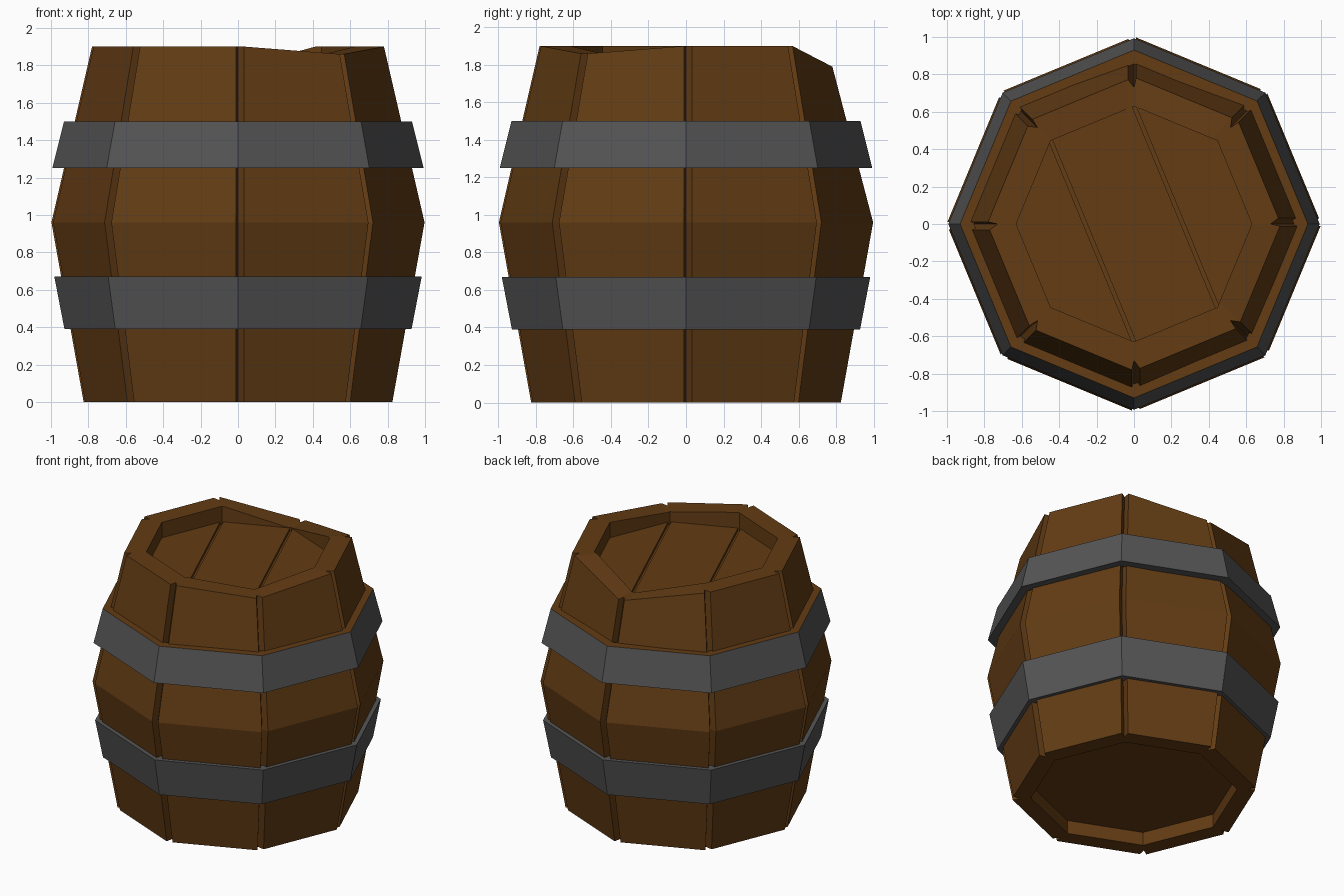
import bpy, bmesh
from math import cos, sin, radians
from mathutils import Vector

if "Cube" in bpy.data.objects:
    bpy.data.objects.remove(bpy.data.objects["Cube"])


def material(name, col):
    m = bpy.data.materials.new(name)
    m.diffuse_color = (*col, 1)
    m.use_nodes = True
    m.node_tree.nodes["Principled BSDF"].inputs["Base Color"].default_value = m.diffuse_color
    return m


WOOD = material("wood", (0.125, 0.045, 0.007))
IRON = material("iron", (0.09, 0.09, 0.09))


def finish(bm, name, mats):
    bmesh.ops.recalc_face_normals(bm, faces=bm.faces)
    me = bpy.data.meshes.new(name)
    bm.to_mesh(me)
    bm.free()
    for m in mats:
        me.materials.append(m)
    ob = bpy.data.objects.new(name, me)
    bpy.context.collection.objects.link(ob)
    return ob


def polar(r, deg, z=0.0):
    a = radians(deg)
    return Vector((r * cos(a), r * sin(a), z))


def bridge(bm, a, b):
    n = len(a)
    return [bm.faces.new((a[i], a[(i + 1) % n], b[(i + 1) % n], b[i])) for i in range(n)]


# Octagon ring: every corner is a groove between two staves
WORN = {90: 0.11, 315: 0.04}


def stave_ring(bm, r, z, depth, worn=False):
    out = []
    for deg in range(0, 360, 45):
        zz = z - (WORN.get(deg, 0) if worn else 0)
        c = polar(r, deg, zz)
        prev_dir = (polar(r, deg - 45, zz) - c).normalized()
        next_dir = (polar(r, deg + 45, zz) - c).normalized()
        out += [bm.verts.new(c + prev_dir * 0.012),
                bm.verts.new(polar(r - depth, deg, zz)),
                bm.verts.new(c + next_dir * 0.034)]
    return out


# Barrel body: bottom recess, bulging staves, worn rim, top recess
bm = bmesh.new()
rings = [stave_ring(bm, *a) for a in (
    (0.70, 0.10, 0), (0.70, 0.0, 0), (0.83, 0.0, 0.06), (1.002, 0.96, 0.06),
    (0.785, 1.90, 0.055, True), (0.63, 1.90, 0, True), (0.63, 1.765, 0))]
for a, b in zip(rings, rings[1:]):
    bridge(bm, a, b)
bm.faces.new(rings[0])
bm.faces.new(rings[-1])
finish(bm, "barrel_staves", [WOOD])


# Lid planks, separated by narrow grooves along the octagon chords
def plank(name, corners):
    b = bmesh.new()
    base = [polar(0.63, d, 1.765) + polar(s * 0.01, 202.5) for d, s in corners]
    lo = [b.verts.new(p) for p in base]
    hi = [b.verts.new(p + Vector((0, 0, 0.02))) for p in base]
    bridge(b, lo, hi)
    b.faces.new(lo)
    b.faces.new(hi)
    finish(b, name, [WOOD])


plank("lid_plank_left", [(135, 1), (180, 0), (225, 0), (270, 1)])
plank("lid_plank_middle", [(90, 1), (135, -1), (270, -1), (315, 1)])
plank("lid_plank_right", [(90, -1), (315, -1), (0, 0), (45, 0)])


# Iron hoops
def hoop(name, z0, r0, z1, r1, top_mat):
    b = bmesh.new()
    t = 0.075
    loops = [[b.verts.new(polar(r, d, z)) for d in range(0, 360, 45)]
             for r, z in ((r0 - t, z0), (r0, z0), (r1, z1), (r1 - t, z1))]
    for i in range(4):
        for f in bridge(b, loops[i], loops[(i + 1) % 4]):
            f.material_index = top_mat if i == 2 else 0
    finish(b, name, [IRON, WOOD])


hoop("upper_hoop", 1.25, 0.993, 1.50, 0.93, 1)
hoop("lower_hoop", 0.39, 0.928, 0.67, 0.982, 0)
